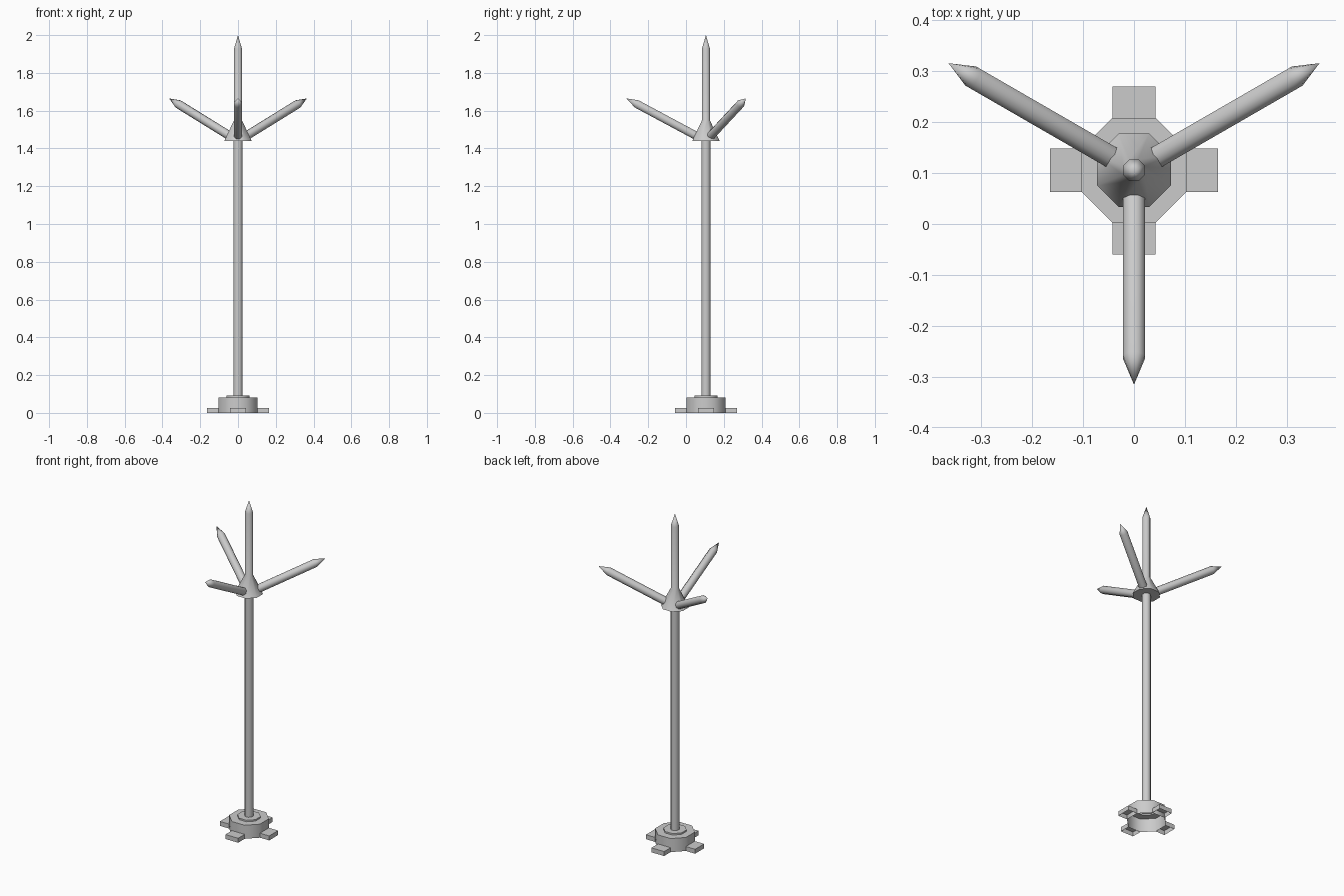
import bpy, bmesh
from math import pi, cos, sin, tan, radians
from mathutils import Matrix, Vector

if "Cube" in bpy.data.objects:
    bpy.data.objects.remove(bpy.data.objects["Cube"])

CY = 0.1055                     # pole axis is offset towards the back
SIDES = 8


def finish(name, bm, matrix=Matrix(), smooth=True):
    mesh = bpy.data.meshes.new(name)
    bm.to_mesh(mesh)
    bm.free()
    if smooth:
        mesh.shade_smooth()
        mesh.set_sharp_from_angle(angle=radians(50))
    obj = bpy.data.objects.new(name, mesh)
    obj.matrix_world = matrix
    bpy.context.collection.objects.link(obj)
    return obj


def lathe(name, profile, matrix):
    """Eight-sided turned part; profile = (flat-to-centre distance, height), 0 = point."""
    bm = bmesh.new()
    rings = []
    for apothem, z in profile:
        if apothem == 0:
            rings.append([bm.verts.new((0, 0, z))])
            continue
        r = apothem / cos(pi / SIDES)
        rings.append([bm.verts.new((r * cos((i + .5) * 2 * pi / SIDES),
                                    r * sin((i + .5) * 2 * pi / SIDES), z))
                      for i in range(SIDES)])
    for low, high in zip(rings, rings[1:]):
        for i in range(SIDES):
            j = (i + 1) % SIDES
            if len(high) == 1:
                bm.faces.new((low[i], low[j], high[0]))
            elif len(low) == 1:
                bm.faces.new((low[0], high[j], high[i]))
            else:
                bm.faces.new((low[i], low[j], high[j], high[i]))
    return finish(name, bm, matrix)


axis = Matrix.Translation((0, CY, 0))

# Base: open underneath, stepped top plate
lathe("base", [(0.103, 0), (0.103, 0.082), (0.06, 0.082), (0.06, 0.091), (0, 0.091)], axis)

# Pole, flared collar and vertical spike in one turned profile
lathe("pole", [(0.0235, 0.091), (0.0235, 1.44), (0.0725, 1.44),
               (0.0215, 1.548), (0.0215, 1.927), (0, 2.0)], axis)

# Feet: boxes open at the bottom and where they meet the base
half = 0.103 * tan(pi / 8)
for k in range(4):
    bm = bmesh.new()
    bmesh.ops.create_cube(bm, size=1)
    bmesh.ops.transform(bm, verts=bm.verts, matrix=Matrix.Translation((0.134, 0, 0.0135))
                        @ Matrix.Diagonal((0.062, 2 * half, 0.027, 1)))
    gone = [f for f in bm.faces if f.normal.z < -.5 or f.normal.x < -.5]
    bmesh.ops.delete(bm, geom=gone, context='FACES')
    finish(f"foot_{k + 1}", bm, axis @ Matrix.Rotation(k * pi / 2, 4, 'Z'), smooth=False)

# Three side spikes rising outwards from the collar
rise = radians(28.2)
tip_r, tip_z, start_r = 0.421, 1.665, 0.045
length = (tip_r - start_r) / cos(rise)
start = Vector((start_r, 0, tip_z - length * sin(rise)))
for k, azimuth in enumerate((30, 150, 270)):
    m = (axis @ Matrix.Rotation(radians(azimuth), 4, 'Z') @ Matrix.Translation(start)
         @ Matrix.Rotation(pi / 2 - rise, 4, 'Y'))
    lathe(f"side_spike_{k + 1}", [(0, 0), (0.0215, 0), (0.0215, length - 0.062), (0, length)], m)
